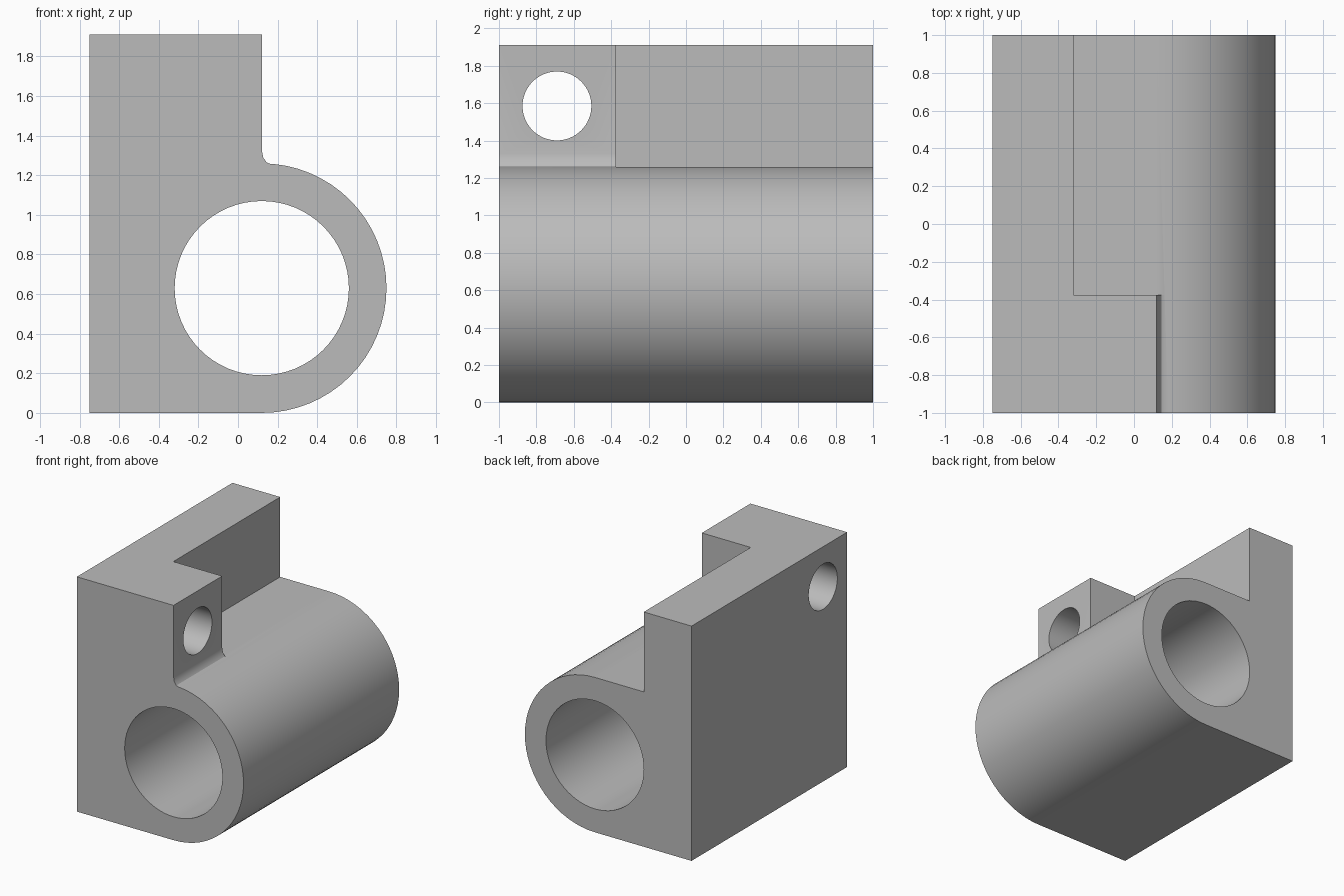
import bpy, bmesh, math

if "Cube" in bpy.data.objects:
    bpy.data.objects.remove(bpy.data.objects["Cube"])

CX, CZ, R, BORE = 0.12, 0.63, 0.63, 0.44

grey = bpy.data.materials.new("plain grey")
grey.diffuse_color = (0.5, 0.5, 0.5, 1)
grey.use_nodes = True
grey.node_tree.nodes["Principled BSDF"].inputs["Base Color"].default_value = grey.diffuse_color


def prism(name, profile, y0, y1):
    """Extrude an x-z outline along y."""
    bm = bmesh.new()
    face = bm.faces.new([bm.verts.new((x, y0, z)) for x, z in profile])
    out = bmesh.ops.extrude_face_region(bm, geom=[face])
    verts = [v for v in out["geom"] if isinstance(v, bmesh.types.BMVert)]
    bmesh.ops.translate(bm, verts=verts, vec=(0, y1 - y0, 0))
    bmesh.ops.recalc_face_normals(bm, faces=bm.faces)
    mesh = bpy.data.meshes.new(name)
    bm.to_mesh(mesh)
    bm.free()
    mesh.materials.append(grey)
    obj = bpy.data.objects.new(name, mesh)
    bpy.context.collection.objects.link(obj)
    return obj


def cylinder(name, radius, depth, loc, rot):
    bpy.ops.mesh.primitive_cylinder_add(vertices=64, radius=radius, depth=depth,
                                        location=loc, rotation=rot)
    obj = bpy.context.object
    obj.name = name
    obj.data.materials.append(grey)
    return obj


def combine(target, other, operation):
    mod = target.modifiers.new(other.name, 'BOOLEAN')
    mod.operation, mod.solver, mod.object = operation, 'EXACT', other
    bpy.context.view_layer.objects.active = target
    bpy.ops.object.modifier_apply(modifier=mod.name)
    bpy.data.objects.remove(other)


# Bracket body: mounting block, half-round barrel and upright wall
arc = [(CX + R * math.cos(a), CZ + R * math.sin(a))
       for a in (math.pi * (i / 32 - 0.5) for i in range(33))]
body = prism("bracket_body",
             [(-0.75, 0)] + arc + [(-0.32, 1.26), (-0.32, 1.91), (-0.75, 1.91)], -1, 1)

# Front lug with a small fillet where it meets the barrel
lug = prism("front_lug", [(-0.5, 1.15), (0.12, 1.15), (0.18, 1.25), (0.145, 1.265),
                          (0.127, 1.29), (0.12, 1.33), (0.12, 1.91), (-0.5, 1.91)], -1, -0.375)
combine(body, lug, 'UNION')

# Main bore along the barrel, and the bolt hole across the lug
combine(body, cylinder("bore_cutter", BORE, 3, (CX, 0, CZ), (math.pi / 2, 0, 0)), 'DIFFERENCE')
combine(body, cylinder("bolt_cutter", 0.184, 3, (0, -0.69, 1.585), (0, math.pi / 2, 0)), 'DIFFERENCE')

# Smooth rounds with crisp edges
bpy.ops.object.select_all(action='DESELECT')
body.select_set(True)
bpy.context.view_layer.objects.active = body
bpy.ops.object.shade_smooth_by_angle(angle=math.radians(30))
